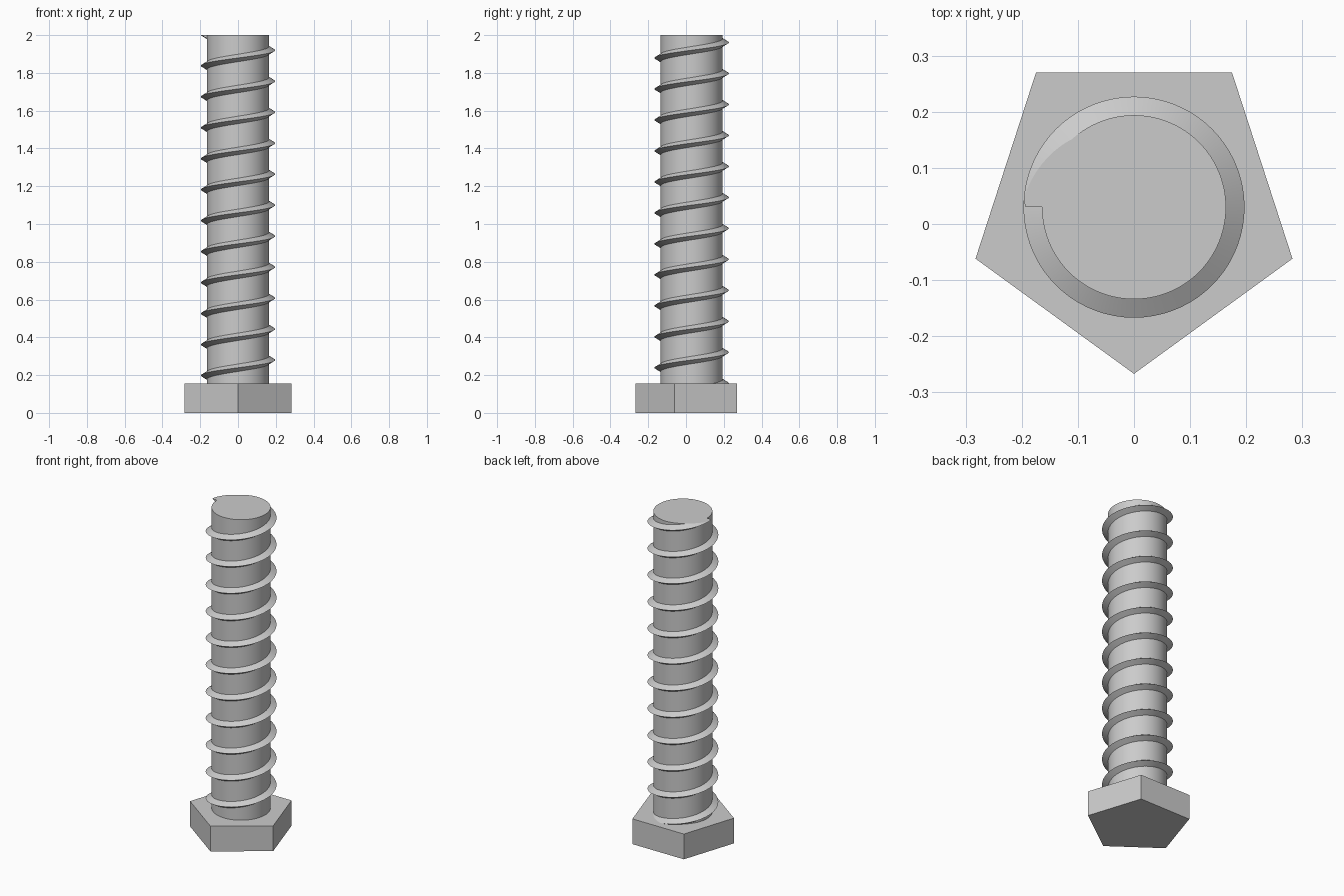
import bpy, bmesh
from math import pi, cos, sin

if "Cube" in bpy.data.objects:
    bpy.data.objects.remove(bpy.data.objects["Cube"], do_unlink=True)

AXIS_Y = 0.03          # bolt axis sits slightly behind the centre
HEAD_R, HEAD_TOP = 0.297, 0.155
SHAFT_R, CREST_R, TOP = 0.164, 0.197, 2.0
PITCH, TURNS, STEPS = 0.164, 12, 72
THREAD_END = 2.002

steel = bpy.data.materials.new("steel grey")
steel.use_nodes = True
colour = (0.6, 0.6, 0.6, 1.0)
steel.diffuse_color = colour
steel.node_tree.nodes["Principled BSDF"].inputs["Base Color"].default_value = colour


def finish(obj, name):
    obj.name = obj.data.name = name
    obj.data.materials.clear()
    obj.data.materials.append(steel)
    bpy.ops.object.select_all(action="DESELECT")
    obj.select_set(True)
    bpy.context.view_layer.objects.active = obj
    bpy.ops.object.shade_smooth_by_angle(angle=pi / 6)


def prism(name, sides, radius, z0, z1, first_angle=0.0):
    bm = bmesh.new()
    ring = [bm.verts.new((radius * cos(a), AXIS_Y + radius * sin(a), z0))
            for a in (first_angle + 2 * pi * i / sides for i in range(sides))]
    base = bm.faces.new(ring)
    new = bmesh.ops.extrude_face_region(bm, geom=[base], use_keep_orig=True)["geom"]
    bmesh.ops.translate(bm, vec=(0, 0, z1 - z0),
                        verts=[v for v in new if isinstance(v, bmesh.types.BMVert)])
    bmesh.ops.recalc_face_normals(bm, faces=bm.faces)
    add_mesh(bm, name)


def add_mesh(bm, name):
    mesh = bpy.data.meshes.new(name)
    bm.to_mesh(mesh)
    bm.free()
    obj = bpy.data.objects.new(name, mesh)
    bpy.context.collection.objects.link(obj)
    finish(obj, name)


# Five-sided head with a corner at the front, and the plain round shaft
prism("head", 5, HEAD_R, 0.0, HEAD_TOP, -pi / 2)
prism("shaft", 96, SHAFT_R, HEAD_TOP - 0.01, TOP)

# Helical thread: a V profile swept upward, ending on the right-hand side
profile = [(SHAFT_R - 0.002, -0.021), (CREST_R, 0.0), (SHAFT_R - 0.002, 0.021)]
bm = bmesh.new()
rings = []
for i in range(TURNS * STEPS + 1):
    turn = i / STEPS - TURNS
    a = pi + 2 * pi * turn
    z = THREAD_END + PITCH * turn
    rings.append([bm.verts.new((r * cos(a), AXIS_Y + r * sin(a), z + dz))
                  for r, dz in profile])
for low, high in zip(rings, rings[1:]):
    for k in range(3):
        n = (k + 1) % 3
        bm.faces.new((low[k], high[k], high[n], low[n]))
bm.faces.new(rings[0])
bm.faces.new(rings[-1])

# Trim the thread flush with the end of the shaft
geom = bm.verts[:] + bm.edges[:] + bm.faces[:]
bmesh.ops.bisect_plane(bm, geom=geom, plane_co=(0, 0, TOP), plane_no=(0, 0, 1),
                       clear_outer=True)
bmesh.ops.holes_fill(bm, edges=[e for e in bm.edges if e.is_boundary])
bmesh.ops.recalc_face_normals(bm, faces=bm.faces)
add_mesh(bm, "thread")
